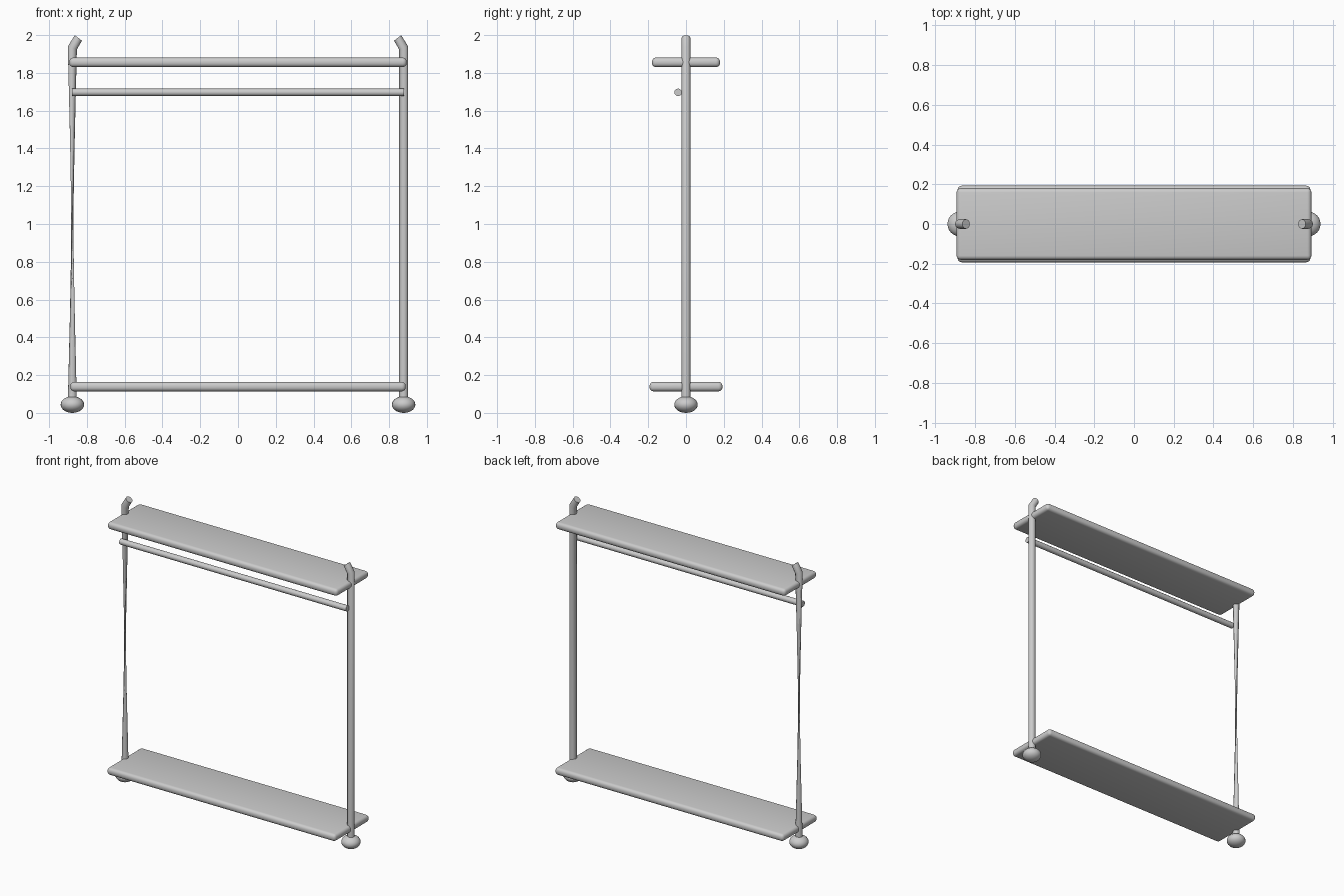
import bpy
import bmesh
from math import cos, sin, pi, radians
from mathutils import Vector

cube = bpy.data.objects.get("Cube")
if cube:
    bpy.data.objects.remove(cube, do_unlink=True)

grey = bpy.data.materials.new("plain_grey")
grey.use_nodes = True
COLOR = (0.6, 0.6, 0.6, 1)
grey.diffuse_color = COLOR
grey.node_tree.nodes["Principled BSDF"].inputs["Base Color"].default_value = COLOR

POST_X = 0.877
POST_R = 0.024
SIDES = 12


def finish(obj, name):
    obj.name = name
    obj.data.materials.clear()
    obj.data.materials.append(grey)
    bpy.ops.object.select_all(action='DESELECT')
    obj.select_set(True)
    bpy.context.view_layer.objects.active = obj
    bpy.ops.object.shade_smooth_by_angle(angle=radians(40))


def shelf(name, half_x, half_y, z):
    bpy.ops.mesh.primitive_cube_add(size=2, location=(0, 0, z))
    obj = bpy.context.object
    obj.scale = (half_x, half_y, 0.025)
    bpy.ops.object.transform_apply(location=False, rotation=False, scale=True)
    bevel = obj.modifiers.new("rounded_edges", 'BEVEL')
    bevel.width = 0.021
    bevel.segments = 4
    bpy.ops.object.modifier_apply(modifier=bevel.name)
    finish(obj, name)


def post(name, side, twist):
    """Tube with a mitred bend at the top; twist turns the foot ring."""
    bm = bmesh.new()
    # centre x, centre z, ring tilt, ring turn
    stations = [(POST_X, 0.05, 0, twist), (POST_X, 1.932, 0.33, 0),
                (0.845, 1.985, 0.66, 0)]
    rings = []
    for x, z, tilt, turn in stations:
        ring = []
        for i in range(SIDES):
            a = 2 * pi * i / SIDES + turn
            u = POST_R * cos(a)
            co = Vector((x + u * cos(tilt), POST_R * sin(a), z + u * sin(tilt)))
            if tilt == 0.33:
                co.x = x + u
                co.z = z + u * sin(tilt)
            co.x *= side
            ring.append(bm.verts.new(co))
        rings.append(ring)
    for low, high in zip(rings, rings[1:]):
        for i in range(SIDES):
            j = (i + 1) % SIDES
            bm.faces.new((low[i], low[j], high[j]))
            bm.faces.new((low[i], high[j], high[i]))
    bm.faces.new(rings[0])
    bm.faces.new(rings[-1])
    bmesh.ops.recalc_face_normals(bm, faces=bm.faces[:])
    mesh = bpy.data.meshes.new(name)
    bm.to_mesh(mesh)
    bm.free()
    obj = bpy.data.objects.new(name, mesh)
    bpy.context.collection.objects.link(obj)
    finish(obj, name)


# Posts: the right one is wrung through half a turn, pinching its middle
post("left_post", 1, 0)
post("right_post", -1, pi)

# Flattened ball feet
for label, side in (("left", 1), ("right", -1)):
    bpy.ops.mesh.primitive_uv_sphere_add(segments=24, ring_count=14, radius=1,
                                         location=(side * POST_X, 0, 0.044))
    foot = bpy.context.object
    foot.scale = (0.062, 0.062, 0.044)
    bpy.ops.object.transform_apply(location=False, rotation=False, scale=True)
    finish(foot, label + "_foot")

# Shelves
shelf("top_shelf", 0.893, 0.18, 1.856)
shelf("bottom_shelf", 0.888, 0.193, 0.139)

# Hanging rail in front of the posts
bpy.ops.mesh.primitive_cylinder_add(vertices=SIDES, radius=0.02, depth=1.76,
                                    location=(0, -0.042, 1.697),
                                    rotation=(0, pi / 2, 0))
finish(bpy.context.object, "hanging_rail")
